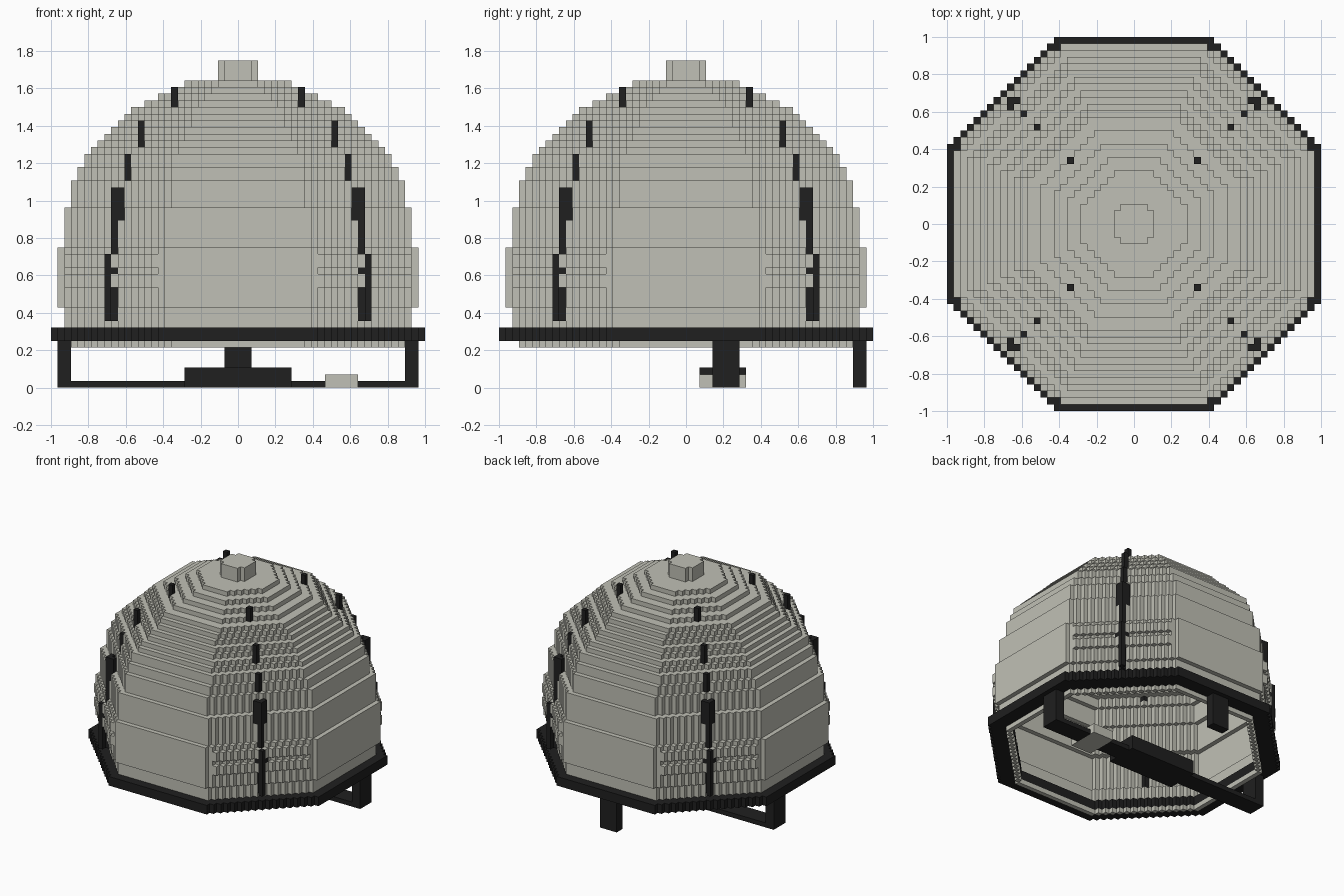
import bpy, bmesh

if "Cube" in bpy.data.objects:
    bpy.data.objects.remove(bpy.data.objects["Cube"])

U = 1 / 28  # one block


def material(name, rgb):
    m = bpy.data.materials.new(name)
    m.diffuse_color = (*rgb, 1)
    m.use_nodes = True
    m.node_tree.nodes["Principled BSDF"].inputs["Base Color"].default_value = m.diffuse_color
    return m


BEIGE = material("warm grey", (0.53, 0.53, 0.465))
BLACK = material("black", (0.014, 0.014, 0.014))


def octagon(radius, diag=None):
    """Set of block columns inside a stepped octagon."""
    if diag is None:
        diag = round(radius * 1.4142 - 1)
    span = range(-radius, radius)
    return {(x, y) for x in span for y in span
            if abs(x + .5) + abs(y + .5) <= diag}


def box(x0, x1, y0, y1, z0, z1):
    return {(x, y, z) for x in range(x0, x1) for y in range(y0, y1) for z in range(z0, z1)}


# Corner orders of the six block faces, wound outward
FACES = {
    (1, 0, 0): [(1, 0, 0), (1, 1, 0), (1, 1, 1), (1, 0, 1)],
    (-1, 0, 0): [(0, 0, 0), (0, 0, 1), (0, 1, 1), (0, 1, 0)],
    (0, 1, 0): [(0, 1, 0), (0, 1, 1), (1, 1, 1), (1, 1, 0)],
    (0, -1, 0): [(0, 0, 0), (1, 0, 0), (1, 0, 1), (0, 0, 1)],
    (0, 0, 1): [(0, 0, 1), (1, 0, 1), (1, 1, 1), (0, 1, 1)],
    (0, 0, -1): [(0, 0, 0), (0, 1, 0), (1, 1, 0), (1, 0, 0)],
}


def build(name, cells, mat, solid):
    """Skin the blocks, leaving out faces that touch another block."""
    bm = bmesh.new()
    verts = {}
    for x, y, z in sorted(cells):
        for (dx, dy, dz), corners in FACES.items():
            if (x + dx, y + dy, z + dz) in solid:
                continue
            quad = []
            for cx, cy, cz in corners:
                key = (x + cx, y + cy, z + cz)
                if key not in verts:
                    verts[key] = bm.verts.new([c * U for c in key])
                quad.append(verts[key])
            bm.faces.new(quad)
    me = bpy.data.meshes.new(name)
    bm.to_mesh(me)
    bm.free()
    me.materials.append(mat)
    bpy.context.collection.objects.link(bpy.data.objects.new(name, me))


# Dome radius for each layer, from layer 6 upward (radius, layer count)
steps = [(25, 1), (28, 2), (26, 3), (27, 9), (26, 6), (25, 4), (24, 2), (23, 2),
         (22, 1), (21, 1), (20, 1), (19, 1), (18, 1), (17, 1), (16, 1), (14, 1),
         (12, 1), (10, 1), (8, 1), (0, 1)]
radii = [r for r, n in steps for _ in range(n)]

dome, rim = set(), set()
for i, r in enumerate(radii[:-1]):
    z = i + 6
    inner = max(min(r, radii[i + 1]) - 1, 0)
    if z in (7, 8):
        inner = 24
    outer = octagon(r)
    if 15 <= z <= 19 and z != 17:  # corners bulge around the rib
        outer |= {(x, y) for x, y in octagon(26, 38)}
    ring = {(x, y, z) for x, y in outer - octagon(inner)}
    if z in (7, 8):
        rim |= ring
    else:
        dome |= ring

# Ribs on the four corners: (a, b, first layer, end layer)
ribs = set()
for a, b, z0, z1 in [(19, 19, 10, 20), (18, 18, 10, 30), (18, 17, 25, 30), (17, 18, 25, 30),
                     (18, 19, 17, 18), (19, 18, 17, 18),
                     (16, 16, 31, 35), (14, 14, 36, 40), (9, 9, 42, 45)]:
    for x in (a, -a - 1):
        for y in (b, -b - 1):
            ribs |= box(x, x + 1, y, y + 1, z0, z1)
dome -= ribs

# Top cap
cap = {(x, y, z) for x, y in octagon(3, 4) for z in range(46, 49)}

# Stand: side legs, back leg, floor bar, centre block and light block
side_legs = box(25, 27, 4, 8, 0, 7) | box(-27, -25, 4, 8, 0, 7)
back_leg = box(-2, 2, 25, 27, 0, 7)
light_block = box(13, 18, 2, 9, 0, 2)
centre_block = box(-8, 8, 2, 9, 0, 3)
floor_bar = box(-25, 25, 4, 8, 0, 1) - light_block - centre_block

parts = {
    "dome_shell": (dome, BEIGE), "dome_cap": (cap, BEIGE),
    "base_rim": (rim, BLACK), "corner_ribs": (ribs, BLACK),
    "side_legs": (side_legs, BLACK), "back_leg": (back_leg, BLACK),
    "floor_bar": (floor_bar, BLACK), "centre_block": (centre_block, BLACK),
    "light_block": (light_block, BEIGE),
}
solid = set().union(*(cells for cells, _ in parts.values()))
for name, (cells, mat) in parts.items():
    build(name, cells, mat, solid)
